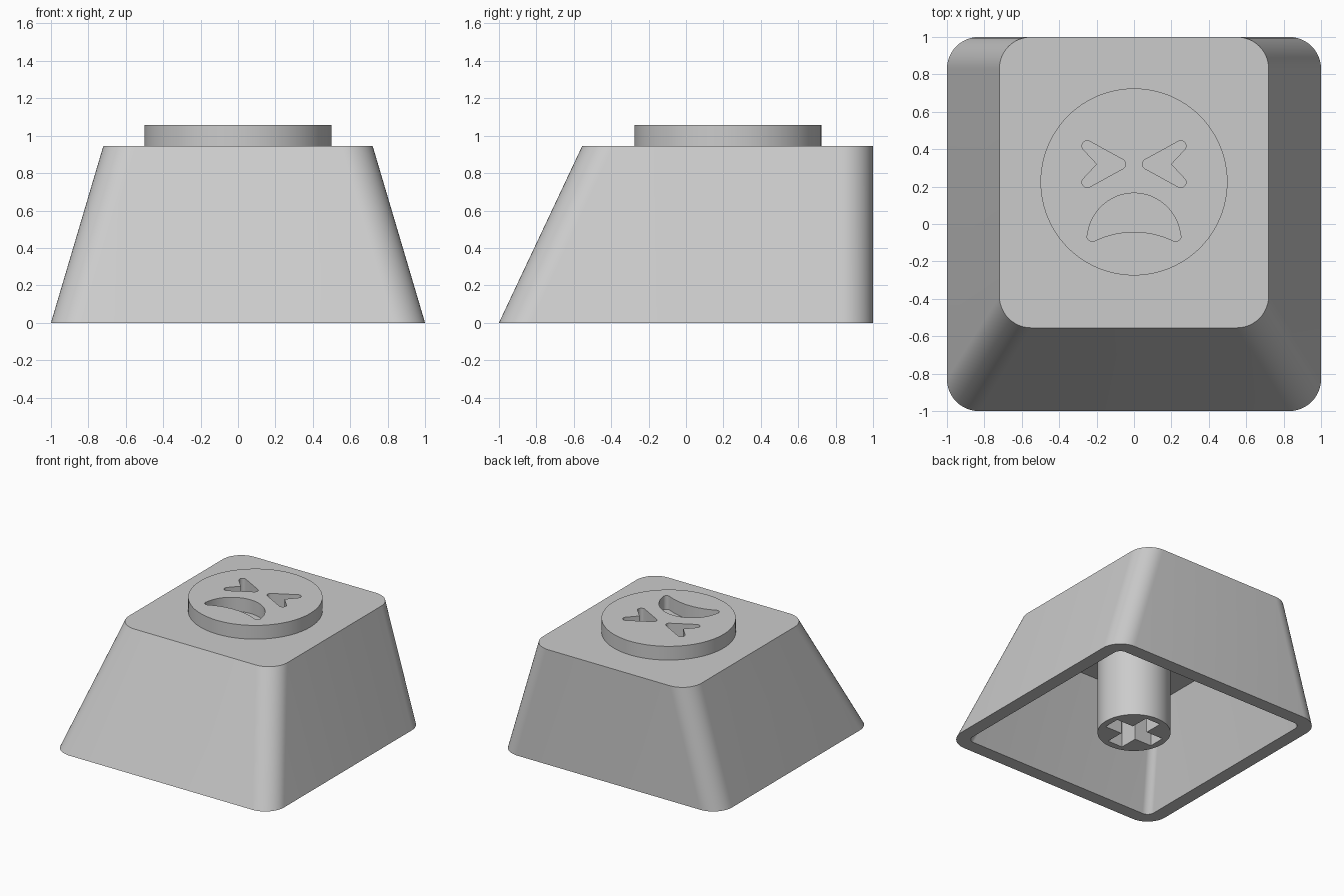
import bpy, bmesh
from math import cos, sin, radians, pi

cube = bpy.data.objects.get("Cube")
if cube:
    bpy.data.objects.remove(cube, do_unlink=True)

# One plain grey plastic
plastic = bpy.data.materials.new("grey_plastic")
plastic.use_nodes = True
grey = (0.6, 0.6, 0.6, 1)
plastic.diffuse_color = grey
plastic.node_tree.nodes["Principled BSDF"].inputs["Base Color"].default_value = grey

TOP = 0.945        # height of the cap's upper face
CEILING = 0.74     # height of the hollow inside
WALL = 0.11
SOCKET = 0.45      # depth of the cross socket


def arc(cx, cy, r, start, end, n=12):
    angles = [radians(start + (end - start) * i / n) for i in range(n + 1)]
    return [(cx + r * cos(a), cy + r * sin(a)) for a in angles]


def circle(cx, cy, r, n=96):
    return arc(cx, cy, r, 0, 360, n)[:-1]


def section(z, inset=0.0, radius=0.17):
    """Rounded rectangle of the cap at height z; the back stays upright."""
    t = z / TOP
    hx = 1 - 0.28 * t - inset - radius
    front = -1 + 0.445 * t + inset + radius
    back = 1 - inset - radius
    corners = [(hx, back, 0), (-hx, back, 90), (-hx, front, 180), (hx, front, 270)]
    return [(x, y, z) for cx, cy, a in corners
            for x, y in arc(cx, cy, radius, a, a + 90)]


def finish(obj):
    obj.data.materials.clear()
    obj.data.materials.append(plastic)
    bpy.ops.object.select_all(action='DESELECT')
    obj.select_set(True)
    bpy.context.view_layer.objects.active = obj
    bpy.ops.object.shade_smooth_by_angle(angle=radians(30))


def add_mesh(name, mesh):
    obj = bpy.data.objects.new(name, mesh)
    bpy.context.collection.objects.link(obj)
    finish(obj)


def plate(name, outlines, z0, z1):
    """Extrude an outline; further outlines inside it become holes."""
    curve = bpy.data.curves.new(name + "_outline", 'CURVE')
    curve.dimensions = '2D'
    curve.fill_mode = 'BOTH'
    curve.extrude = (z1 - z0) / 2
    for pts in outlines:
        spline = curve.splines.new('POLY')
        spline.points.add(len(pts) - 1)
        for p, (x, y) in zip(spline.points, pts):
            p.co = (x, y, 0, 1)
        spline.use_cyclic_u = True
    temp = bpy.data.objects.new(name + "_outline", curve)
    bpy.context.collection.objects.link(temp)
    bpy.context.view_layer.update()
    graph = bpy.context.evaluated_depsgraph_get()
    mesh = bpy.data.meshes.new_from_object(temp.evaluated_get(graph))
    bpy.data.objects.remove(temp, do_unlink=True)
    bm = bmesh.new()
    bm.from_mesh(mesh)
    bmesh.ops.remove_doubles(bm, verts=bm.verts, dist=0.0001)
    bmesh.ops.translate(bm, verts=bm.verts, vec=(0, 0, (z0 + z1) / 2))
    bmesh.ops.recalc_face_normals(bm, faces=bm.faces)
    bm.to_mesh(mesh)
    bm.free()
    mesh.name = name
    add_mesh(name, mesh)


# Hollow cap: top face, outer walls, bottom rim, inner walls, ceiling
bm = bmesh.new()
rings = [[bm.verts.new(p) for p in ring] for ring in (
    section(TOP), section(0),
    section(0, WALL, 0.06), section(CEILING, WALL, 0.06))]
for a, b in zip(rings, rings[1:]):
    for i in range(len(a)):
        j = (i + 1) % len(a)
        bm.faces.new((a[i], b[i], b[j], a[j]))
bm.faces.new(rings[0])
bm.faces.new(rings[-1])
bmesh.ops.recalc_face_normals(bm, faces=bm.faces)
cap_mesh = bpy.data.meshes.new("cap_shell")
bm.to_mesh(cap_mesh)
bm.free()
add_mesh("cap_shell", cap_mesh)

# Raised face disc with cut-out squeezed eyes and a frowning mouth
tip = 0.028
right_eye = (arc(-0.25, 0.417, tip, 223, 61) + arc(-0.073, 0.32, tip, 61, -61)
             + arc(-0.25, 0.223, tip, -61, -223) + [(-0.198, 0.32)])
left_eye = [(-x, y) for x, y in right_eye]
mouth = (arc(0, -0.085, 0.25, 174, 6, 40) + arc(0.222, -0.063, 0.03, 0, -116)
         + arc(0, -0.525, 0.483, 65, 115, 20) + arc(-0.222, -0.063, 0.03, -64, -180))
plate("face_disc", [circle(0, 0.225, 0.5), right_eye, left_eye, mouth], TOP, 1.058)

# Stem with a cross-shaped socket
L, W = 0.222, 0.068
quarter = [(L, -W), (L, W), (W, W)]
cross = [(x * cos(k * pi / 2) - y * sin(k * pi / 2),
          x * sin(k * pi / 2) + y * cos(k * pi / 2))
         for k in range(4) for x, y in quarter]
plate("stem_socket", [circle(0, 0, 0.275, 64), cross], 0, SOCKET)
plate("stem_base", [circle(0, 0, 0.275, 64)], SOCKET, CEILING + 0.02)
